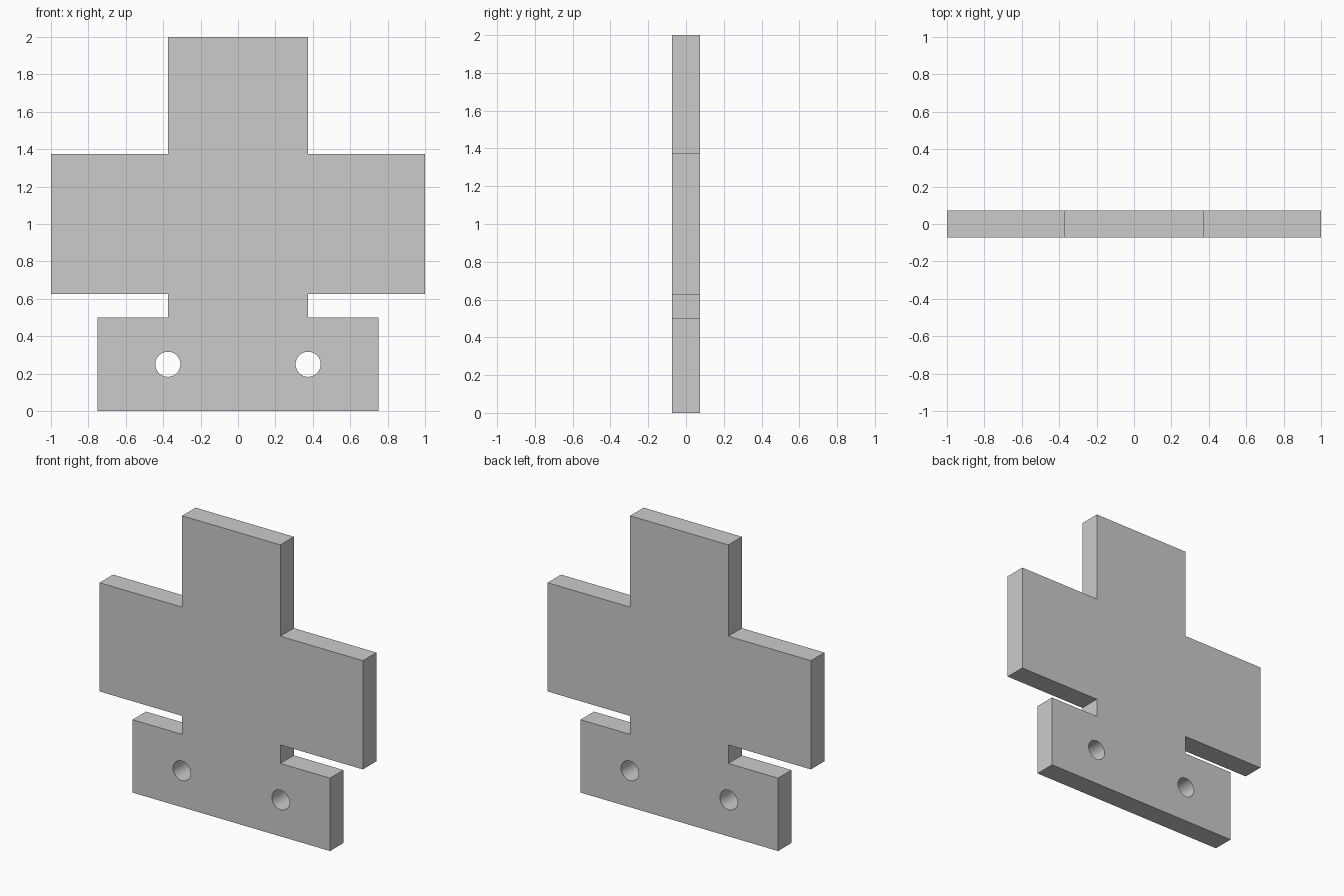
import bpy, bmesh
from math import sin, cos, pi, radians

if "Cube" in bpy.data.objects:
    bpy.data.objects.remove(bpy.data.objects["Cube"])

HALF_THICK = 0.073
STEM = 0.373            # half width of stem and half height of arms
HOLE_R, HOLE_SIDES = 0.067, 48

# Right half of the outline, bottom to top; the left half is mirrored
right = [(0.75, 0), (0.75, 0.5), (STEM, 0.5), (STEM, 1 - STEM),
         (1, 1 - STEM), (1, 1 + STEM), (STEM, 1 + STEM), (STEM, 2)]
outline = right + [(-x, z) for x, z in reversed(right)]


def add_loop(curve, points):
    spline = curve.splines.new('POLY')
    spline.points.add(len(points) - 1)
    for p, (x, z) in zip(spline.points, points):
        p.co = (x, z, 0, 1)
    spline.use_cyclic_u = True


# Flat plate profile with two bolt holes, extruded to thickness
curve = bpy.data.curves.new("cross_plate", 'CURVE')
curve.dimensions = '2D'
curve.fill_mode = 'BOTH'
curve.extrude = HALF_THICK
add_loop(curve, outline)
for side in (-1, 1):
    add_loop(curve, [(side * 0.375 + HOLE_R * cos(2 * pi * i / HOLE_SIDES),
                      0.25 + HOLE_R * sin(2 * pi * i / HOLE_SIDES))
                     for i in range(HOLE_SIDES)])

plate = bpy.data.objects.new("cross_plate", curve)
bpy.context.collection.objects.link(plate)
plate.rotation_euler.x = radians(90)
bpy.context.view_layer.objects.active = plate
plate.select_set(True)
bpy.ops.object.convert(target='MESH')
bpy.ops.object.transform_apply(location=False, rotation=True, scale=False)

# Weld the caps to the walls and tidy the faces
bm = bmesh.new()
bm.from_mesh(plate.data)
bmesh.ops.remove_doubles(bm, verts=bm.verts, dist=1e-4)
bmesh.ops.recalc_face_normals(bm, faces=bm.faces)
bm.to_mesh(plate.data)
bm.free()
bpy.ops.object.shade_smooth_by_angle(angle=radians(30))
